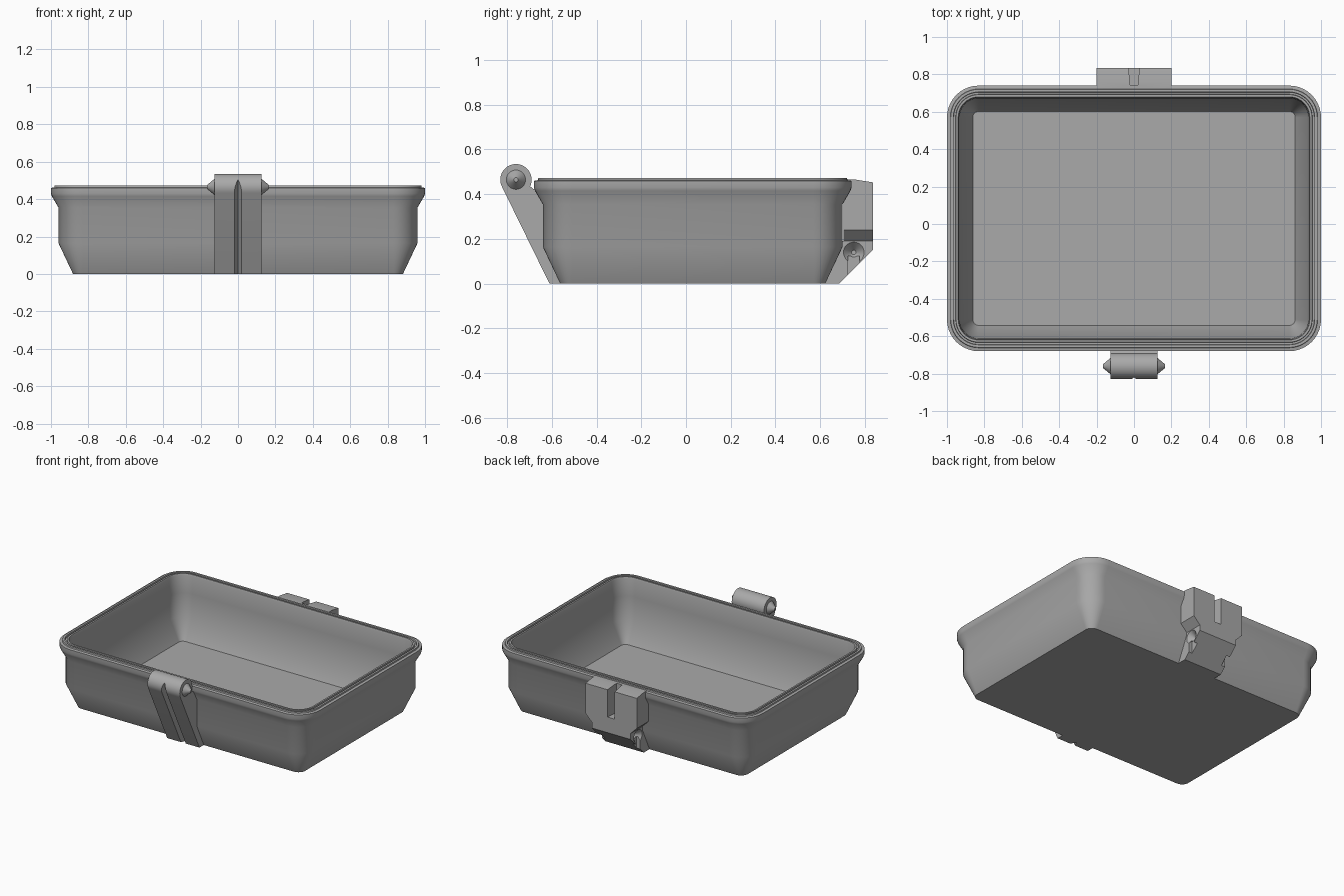
import bpy, bmesh, math
from mathutils import Vector

cube = bpy.data.objects.get("Cube")
if cube:
    bpy.data.objects.remove(cube, do_unlink=True)

grey = bpy.data.materials.new("plain grey")
grey.use_nodes = True
grey.diffuse_color = (0.4, 0.4, 0.4, 1)
grey.node_tree.nodes["Principled BSDF"].inputs["Base Color"].default_value = (0.4, 0.4, 0.4, 1)

CENTRE_Y = 0.03


def make(name, bm):
    bmesh.ops.recalc_face_normals(bm, faces=bm.faces)
    mesh = bpy.data.meshes.new(name)
    bm.to_mesh(mesh)
    bm.free()
    mesh.materials.append(grey)
    obj = bpy.data.objects.new(name, mesh)
    bpy.context.collection.objects.link(obj)
    return obj


def select(obj):
    bpy.ops.object.select_all(action="DESELECT")
    obj.select_set(True)
    bpy.context.view_layer.objects.active = obj


def smooth(obj, angle=35):
    select(obj)
    bpy.ops.object.shade_smooth_by_angle(angle=math.radians(angle))


def prism(name, points, vec, place):
    """Extrude a flat outline, placed in space by a function, along vec."""
    bm = bmesh.new()
    face = bm.faces.new([bm.verts.new(place(*p)) for p in points])
    new = bmesh.ops.extrude_face_region(bm, geom=[face])["geom"]
    bmesh.ops.translate(bm, vec=vec,
                        verts=[v for v in new if isinstance(v, bmesh.types.BMVert)])
    return make(name, bm)


def side_prism(name, points, half):
    """Outline in y and z, centred across x."""
    return prism(name, points, Vector((2 * half, 0, 0)), lambda y, z: (-half, y, z))


def x_cone(name, x1, r1, x2, r2, y, z):
    """Round taper along x."""
    bm = bmesh.new()
    rings = []
    for x, r in ((x1, r1), (x2, r2)):
        angles = [math.tau * i / 32 for i in range(32)]
        rings.append([bm.verts.new((x, y + r * math.cos(a), z + r * math.sin(a)))
                      for a in angles])
        bm.faces.new(rings[-1])
    for i in range(32):
        j = (i + 1) % 32
        bm.faces.new((rings[0][i], rings[0][j], rings[1][j], rings[1][i]))
    return make(name, bm)


def cut(obj, cutter):
    cutter.hide_render = True
    select(obj)
    mod = obj.modifiers.new("cut", "BOOLEAN")
    mod.operation = "DIFFERENCE"
    mod.solver = "EXACT"
    mod.object = cutter
    bpy.ops.object.modifier_apply(modifier=mod.name)
    bpy.data.objects.remove(cutter, do_unlink=True)


def rounded_loop(bm, inset, z):
    """Rounded rectangle whose corners shrink with the inset."""
    radius, steps, verts = 0.17, 10, []
    for k, (sx, sy) in enumerate(((1, 1), (-1, 1), (-1, -1), (1, -1))):
        for i in range(steps + 1):
            a = math.pi / 2 * (k + i / steps)
            r = radius - inset
            verts.append(bm.verts.new((sx * (1 - radius) + r * math.cos(a),
                                       CENTRE_Y + sy * (0.71 - radius) + r * math.sin(a), z)))
    return verts


# Tray: outer wall, stepped rim with seal groove, inner wall and floor
tray_profile = [(0.118, 0), (0.04, 0.165), (0.04, 0.355), (0.005, 0.415), (0, 0.43),
                (0, 0.46), (0.018, 0.463), (0.02, 0.472), (0.034, 0.472), (0.036, 0.46),
                (0.046, 0.46), (0.048, 0.472), (0.06, 0.472), (0.064, 0.46),
                (0.068, 0.34), (0.072, 0.17), (0.138, 0.03)]
bm = bmesh.new()
loops = [rounded_loop(bm, *p) for p in tray_profile]
for a, b in zip(loops, loops[1:]):
    for i in range(len(a)):
        j = (i + 1) % len(a)
        bm.faces.new((a[i], a[j], b[j], b[i]))
bm.faces.new(loops[0])
bm.faces.new(loops[-1])
smooth(make("tray", bm))

# Front hinge arm with a round barrel at the top
HY, HZ, HR = -0.76, 0.465, 0.07
arc = [math.radians(-25 + i * 232 / 28) for i in range(29)]
outline = [(HY + HR * math.cos(a), HZ + HR * math.sin(a)) for a in arc]
outline += [(-0.61, 0), (-0.56, 0), (-0.635, 0.17), (-0.635, 0.36), (-0.665, 0.41)]
arm = side_prism("hinge_arm", outline, 0.126)

# V groove running up the sloping front of the arm
low, high = Vector((0, -0.61, 0)), Vector((0, outline[28][0], outline[28][1]))
along = (high - low).normalized()
inward = Vector((0, along.z, -along.y))
start = low - along * 0.1
groove = prism("groove_cutter", [(-0.026, -0.012), (0.026, -0.012), (0, 0.035)], along * 0.8,
               lambda x, d: start + Vector((x, 0, 0)) + inward * d)
cut(arm, groove)
smooth(arm)

# Tapered hinge pins
for side, label in ((1, "left"), (-1, "right")):
    smooth(x_cone(label + "_hinge_pin", side * 0.12, 0.048, side * 0.166, 0.01, HY, HZ))

# Rear latch: wide block with chamfered lower corners, notched in the middle
latch = prism("latch_block",
              [(-0.2, 0.465), (-0.2, 0.24), (-0.15, 0.19), (0.15, 0.19), (0.2, 0.24), (0.2, 0.465)],
              Vector((0, 0.13, 0)), lambda x, z: (x, 0.705, z))
slope = side_prism("slope_cutter", [(0.76, 0.465), (0.9, 0.443), (0.9, 0.6), (0.6, 0.6), (0.6, 0.465)], 0.3)
cut(latch, slope)
notch = prism("notch_cutter", [(-0.022, 0.742), (0.022, 0.742), (0.032, 0.9), (-0.032, 0.9)],
              Vector((0, 0, 0.4)), lambda x, y: (x, y, 0.26))
cut(latch, notch)

# Lower latch: narrower, sloping back to the base, with a socket and slot each side
foot = side_prism("latch_foot", [(0.62, 0), (0.685, 0), (0.835, 0.15), (0.835, 0.19),
                                 (0.69, 0.19), (0.69, 0.16)], 0.15)
for side in (1, -1):
    cut(foot, x_cone("socket_cutter", side * 0.16, 0.055, side * 0.11, 0.01, 0.75, 0.14))
    slot = prism("slot_cutter", [(0.725, -0.1), (0.775, -0.1), (0.775, 0.125), (0.725, 0.125)],
                 Vector((side * 0.1, 0, 0)), lambda y, z, s=side: (s * 0.122, y, z))
    cut(foot, slot)
smooth(latch, 20)
smooth(foot, 20)
